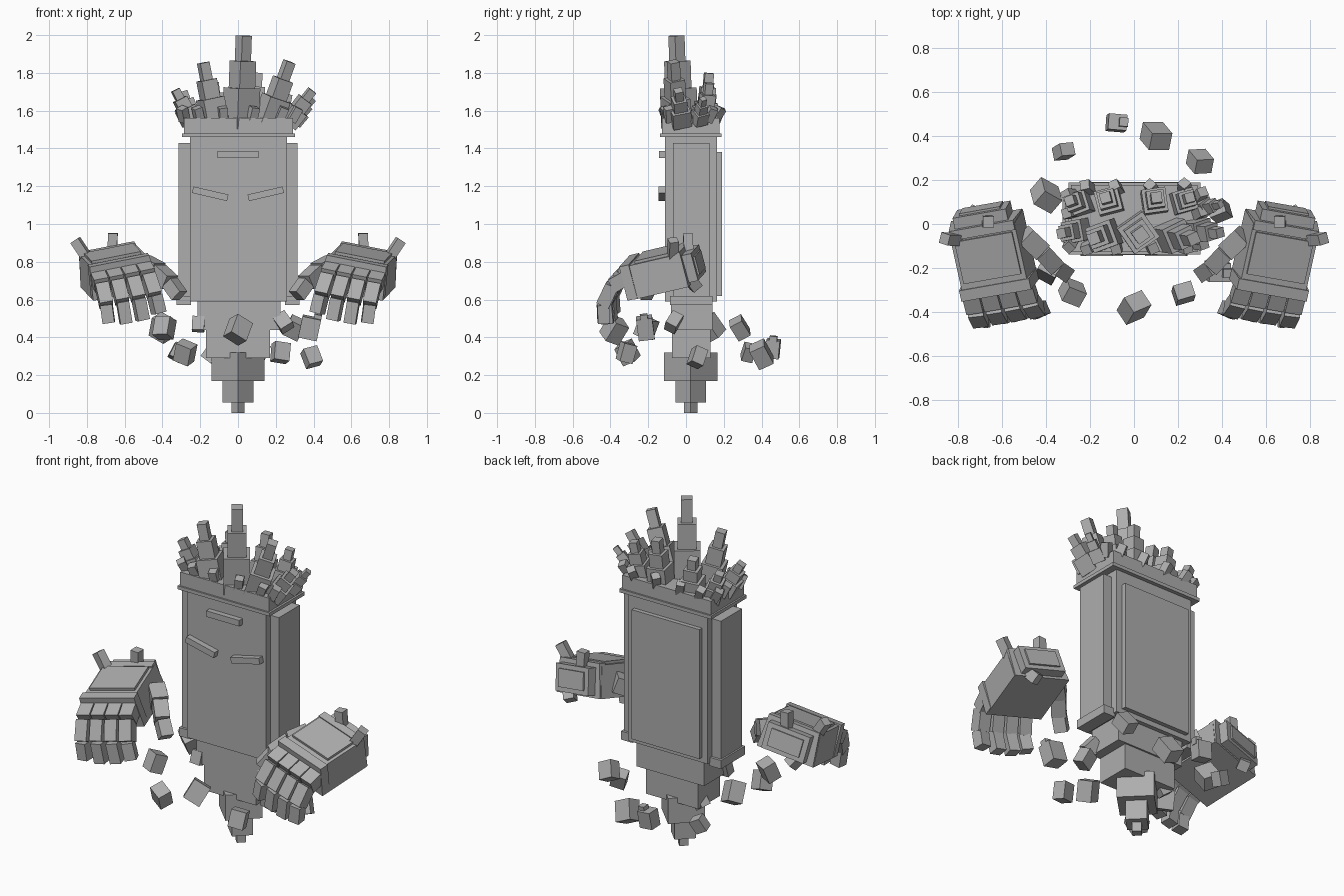
import bpy, bmesh, math, random
from mathutils import Matrix, Vector, Euler

random.seed(4)
if "Cube" in bpy.data.objects:
    bpy.data.objects.remove(bpy.data.objects["Cube"])

stone = bpy.data.materials.new("grey stone")
stone.use_nodes = True
GREY = (0.42, 0.42, 0.42, 1)
stone.diffuse_color = GREY
stone.node_tree.nodes["Principled BSDF"].inputs["Base Color"].default_value = GREY


def rot(x=0, y=0, z=0):
    return Euler([math.radians(a) for a in (x, y, z)]).to_matrix().to_4x4()


def box(name, size, mat, taper=1.0):
    """Box of a given size placed by a matrix; taper scales its top."""
    bm = bmesh.new()
    bmesh.ops.create_cube(bm, size=1)
    for v in bm.verts:
        if v.co.z > 0:
            v.co.x *= taper
            v.co.y *= taper
        v.co = Vector(a * b for a, b in zip(v.co, size))
    bm.transform(mat)
    if mat.determinant() < 0:
        bmesh.ops.reverse_faces(bm, faces=bm.faces[:])
    mesh = bpy.data.meshes.new(name)
    bm.to_mesh(mesh)
    bm.free()
    mesh.materials.append(stone)
    ob = bpy.data.objects.new(name, mesh)
    bpy.context.collection.objects.link(ob)
    return ob


def span(name, x, y, z):
    """Upright box between axis limits."""
    lims = (x, y, z)
    return box(name, [b - a for a, b in lims],
               Matrix.Translation([(a + b) / 2 for a, b in lims]))


# Body slab, back panel and cap
span("body", (-.255, .26), (-.11, .165), (.59, 1.47))
span("back_panel", (-.22, .22), (.16, .19), (.62, 1.38))
span("cap_rim", (-.297, .302), (-.138, .188), (1.46, 1.48))
span("cap", (-.287, .29), (-.128, .178), (1.48, 1.56))
for s, side in ((-1, "right"), (1, "left")):
    span(side + "_side_panel", sorted((s * .25, s * .315)), (-.07, .125), (.6, 1.43))
    span(side + "_side_ledge", sorted((s * .25, s * .325)), (-.085, .14), (.57, .62))

# Lower steps, then blocks turned on their corners
span("upper_step", (-.215, .225), (-.08, .14), (.44, .6))
span("lower_step", (-.17, .17), (-.075, .13), (.29, .45))
for name, w, z0, z1 in (("large_base_block", .2, .17, .32),
                        ("small_base_block", .115, .055, .17),
                        ("base_tip", .05, 0, .055)):
    box(name, (w, w, z1 - z0),
        Matrix.Translation((0, .025, (z0 + z1) / 2)) @ rot(z=45))

# Face bars
box("brow_bar", (.215, .04, .035), Matrix.Translation((0, -.122, 1.368)))
for s, side in ((-1, "right"), (1, "left")):
    box(side + "_eye", (.19, .04, .035),
        Matrix.Translation((s * .147, -.125, 1.16)) @ rot(y=-s * 13))


# Crown of stepped spires
def spire(name, x, y, lean, tip_back, height, width, yaw):
    base = Matrix.Translation((x, y, 1.55)) @ rot(x=-tip_back, y=lean) @ rot(z=yaw)
    for i, (w, a, b) in enumerate(((1, -.1, .38), (.72, .3, .7), (.44, .6, 1))):
        box(f"{name}_tier_{i + 1}", (width * w, width * w, height * (b - a)),
            base @ Matrix.Translation((0, 0, height * (a + b) / 2)))


spires = [
    (.015, -.035, 2, -2, .448, .14, 35),
    (-.125, -.05, -11, -3, .31, .12, 20),
    (.16, -.05, 20, -3, .33, .12, 25),
    (-.25, -.03, -27, -4, .18, .1, 10),
    (.27, -.03, 38, -3, .2, .1, 15),
    (.09, .1, 3, 5, .25, .11, 8),
    (.22, .1, 10, 6, .2, .1, 15),
    (-.11, .1, -6, 6, .2, .11, 15),
    (-.24, .09, -20, 6, .16, .1, 20),
    (.3, .07, 40, 8, .15, .07, 30),
]
for i, s in enumerate(spires):
    spire(f"crown_spire_{i + 1}", *s)

# Small chips along the cap edges
chips = [(x, y) for y in (-.105, .165) for x in (-.21, -.08, .08, .23)]
chips += [(x, y) for x in (-.29, .3) for y in (-.09, .05, .13)]
for i, (x, y) in enumerate(chips):
    box(f"crown_chip_{i + 1}", (.045, .045, .08),
        Matrix.Translation((x, y, 1.58)) @ rot(-y * 150, x * 90, random.uniform(10, 50)))


# Hands, with the right one mirrored from the left
def beam(name, a, b, width, depth, mat):
    a, b = Vector(a), Vector(b)
    d = b - a
    frame = d.to_track_quat('Z', 'Y').to_matrix().to_4x4()
    box(name, (width, depth, d.length), mat @ Matrix.Translation((a + b) / 2) @ frame)


def hand(side, mirror):
    m = mirror @ Matrix.Translation((.655, -.11, .755)) @ rot(z=-10) @ rot(y=11) @ rot(x=13)

    def part(name, size, loc, r=(0, 0, 0), taper=1):
        box(f"{side}_{name}", size, m @ Matrix.Translation(loc) @ rot(*r), taper)

    part("palm", (.34, .3, .18), (0, -.02, 0), taper=.9)
    part("hand_plate", (.27, .2, .03), (0, -.02, .09))
    part("knuckle_band", (.345, .055, .185), (0, -.175, .005), taper=.95)
    part("wrist_band", (.335, .05, .19), (0, .11, .005), taper=.9)
    part("wrist", (.25, .07, .15), (0, .15, 0))
    part("wrist_plate", (.19, .03, .1), (0, .18, 0))
    part("outer_hand_chip", (.05, .05, .12), (.14, .1, .12), (-10, 28, 20))
    part("wrist_chip", (.05, .05, .1), (-.04, .15, .11), (-12, -10, 15))
    part("lower_chip", (.06, .06, .07), (.06, .14, -.09), (25, 15, 30))
    # Curled fingers made of three segments
    for i in range(4):
        x = -.125 + i * .083
        drop = .02 if i in (0, 3) else 0
        path = [(x, -.18, .03), (x * 1.02, -.27, .005), (x * 1.06, -.345, -.085),
                (x * 1.1, -.365, -.2 + drop)]
        for j, w in enumerate((.078, .072, .064)):
            beam(f"{side}_finger_{i + 1}_segment_{j + 1}", path[j], path[j + 1], w, w, m)
    # Thumb
    path = [(.5, -.05, .79), (.425, -.12, .75), (.36, -.19, .69), (.31, -.225, .62)]
    for j, w in enumerate((.09, .08, .07)):
        beam(f"{side}_thumb_segment_{j + 1}", path[j], path[j + 1], w, w, mirror)


hand("left", Matrix.Identity(4))
hand("right", Matrix.Scale(-1, 4, (1, 0, 0)))

# Floating rubble ring
rubble = [
    (0, -.38, .44, .1), (-.28, -.31, .32, .09), (.225, -.315, .32, .085),
    (-.4, .13, .45, .1), (.38, -.215, .45, .1), (-.39, -.21, .45, .09),
    (.3, .285, .45, .085), (-.32, .33, .32, .07), (.1, .4, .31, .1),
    (-.08, .46, .34, .085), (.39, .06, .295, .08), (.24, -.065, .48, .075),
    (-.21, -.065, .47, .065), (-.14, .07, .31, .07),
]
for i, (x, y, z, w) in enumerate(rubble):
    turn = rot(*[random.uniform(-35, 35) for _ in range(3)])
    place = Matrix.Translation((x, y, z)) @ turn
    box(f"floating_rock_{i + 1}", (w, w * .85, w * 1.15), place)
    if i % 5 == 4:
        box(f"rock_chip_{i + 1}", (.04, .04, .04),
            place @ Matrix.Translation((w * .3, 0, w * .6)))
